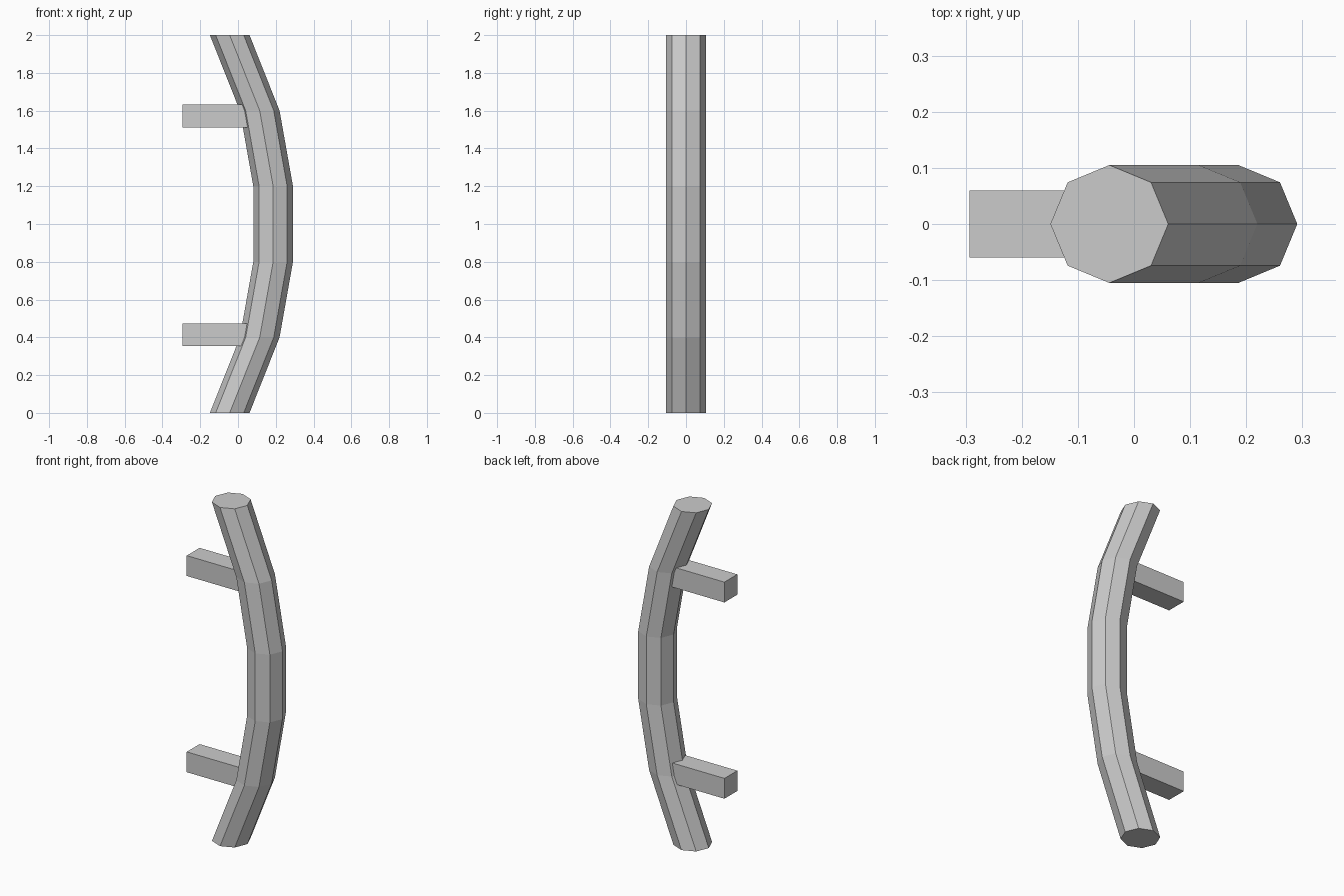
import bpy, bmesh
from math import cos, sin, pi

if "Cube" in bpy.data.objects:
    bpy.data.objects.remove(bpy.data.objects["Cube"])

SIDES, RADIUS = 8, 0.105
# Bowed path of the grip: (x, z) ring centres
PATH = [(-0.044, 0.0), (0.115, 0.4), (0.186, 0.8),
        (0.186, 1.2), (0.115, 1.6), (-0.044, 2.0)]


def add_object(name, bm):
    bmesh.ops.recalc_face_normals(bm, faces=bm.faces)
    mesh = bpy.data.meshes.new(name)
    bm.to_mesh(mesh)
    bm.free()
    obj = bpy.data.objects.new(name, mesh)
    bpy.context.collection.objects.link(obj)
    return obj


# Octagonal grip bar with level rings and flat capped ends
bm = bmesh.new()
rings = [[bm.verts.new((x + RADIUS * cos(2 * pi * i / SIDES),
                        RADIUS * sin(2 * pi * i / SIDES), z))
          for i in range(SIDES)] for x, z in PATH]
for low, high in zip(rings, rings[1:]):
    for i in range(SIDES):
        j = (i + 1) % SIDES
        bm.faces.new((low[i], low[j], high[j], high[i]))
bm.faces.new(rings[0])
bm.faces.new(rings[-1])
add_object("grip_bar", bm)

# Square mounting posts, sunk into the grip
LEFT, RIGHT, THICK = -0.293, 0.10, 0.12
for name, z in (("lower_post", 0.413), ("upper_post", 1.572)):
    bm = bmesh.new()
    bmesh.ops.create_cube(bm, size=1)
    bmesh.ops.scale(bm, vec=(RIGHT - LEFT, THICK, THICK), verts=bm.verts)
    bmesh.ops.translate(bm, vec=((LEFT + RIGHT) / 2, 0, z), verts=bm.verts)
    add_object(name, bm)
